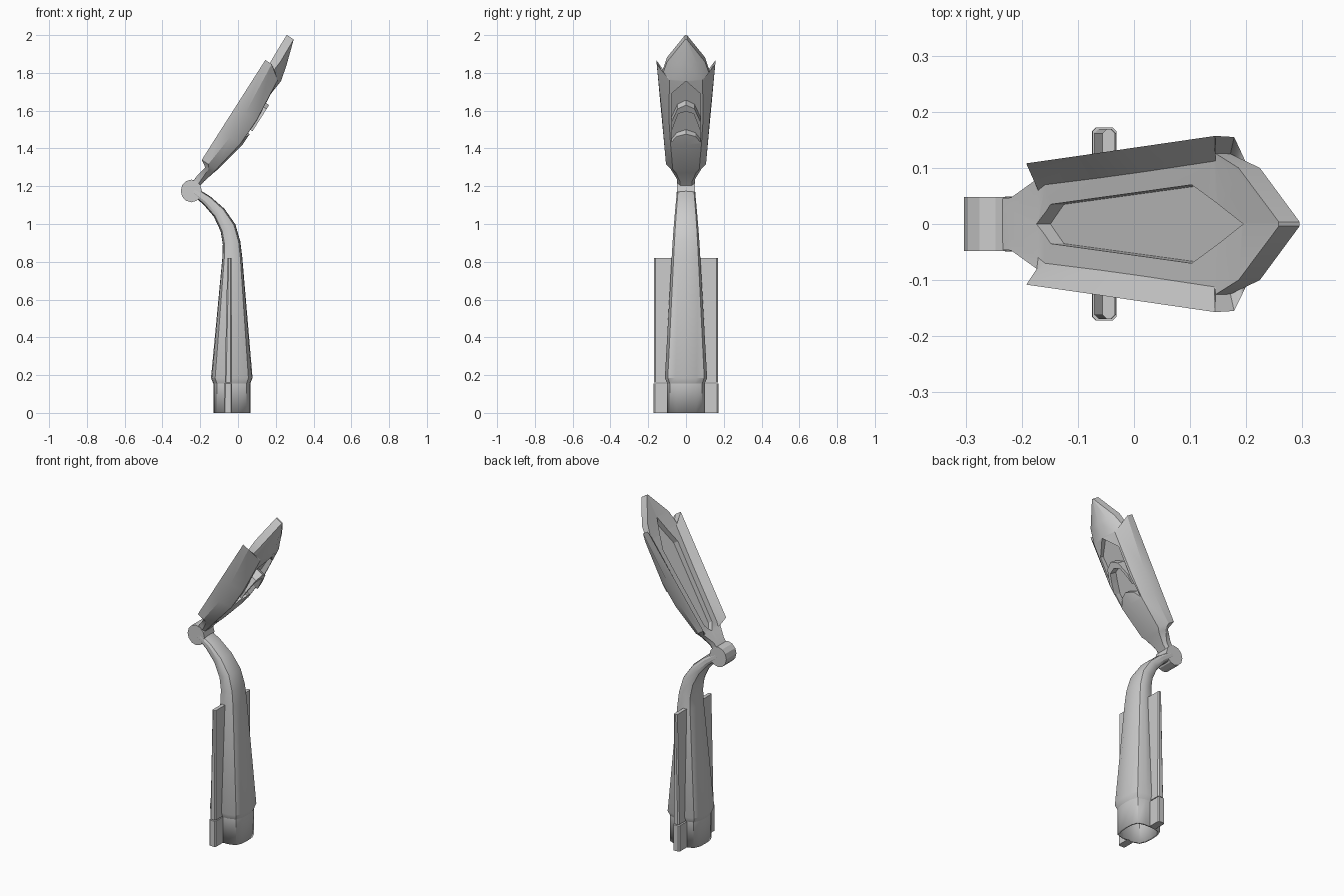
import bpy, bmesh, math
from mathutils import Vector

if "Cube" in bpy.data.objects:
    bpy.data.objects.remove(bpy.data.objects["Cube"])


def finish(name, bm, smooth=True, hidden=False):
    bmesh.ops.recalc_face_normals(bm, faces=bm.faces)
    me = bpy.data.meshes.new(name)
    bm.to_mesh(me)
    bm.free()
    ob = bpy.data.objects.new(name, me)
    bpy.context.collection.objects.link(ob)
    ob.hide_render = hidden
    if smooth and not hidden:
        bpy.ops.object.select_all(action='DESELECT')
        ob.select_set(True)
        bpy.context.view_layer.objects.active = ob
        bpy.ops.object.shade_smooth_by_angle(angle=math.radians(28))
    return ob


def loft(name, rings, smooth=True, cap_start=True, hidden=False):
    bm = bmesh.new()
    vs = [[bm.verts.new(p) for p in r] for r in rings]
    n = len(vs[0])
    for a, b in zip(vs, vs[1:]):
        for i in range(n):
            bm.faces.new((a[i], a[(i + 1) % n], b[(i + 1) % n], b[i]))
    if cap_start:
        bm.faces.new(vs[0])
    bm.faces.new(vs[-1])
    return finish(name, bm, smooth, hidden)


# Tilted frame of the head: s along it, y across, t out of its upper face
ANG = math.radians(57.5)
HINGE = Vector((-0.247, 0, 1.175))
S = Vector((math.cos(ANG), 0, math.sin(ANG)))
T = Vector((-math.sin(ANG), 0, math.cos(ANG)))


def head(s, y, t):
    return HINGE + S * s + T * t + Vector((0, y, 0))


def prism(name, half, t0, t1, hidden=False):
    """Mirrored outline in the head plane, extruded from t0 to t1."""
    pts = half + [(s, -y) for s, y in reversed(half) if y > 0]
    return loft(name, [[head(s, y, t) for s, y in pts] for t in (t0, t1)],
                False, hidden=hidden)


# Rounded stem cross-section (depth, width), unit size
QUARTER = [(1, 0), (0.96, 0.5), (0.8, 0.86), (0.35, 1)]
HALF = QUARTER + [(-d, w) for d, w in reversed(QUARTER)]
SECTION = HALF + [(d, -w) for d, w in reversed(HALF) if w > 0]


def stem_ring(x, z, tilt, hd, hw):
    a = math.radians(tilt)
    return [(x + d * hd * math.cos(a), w * hw, z + d * hd * math.sin(a))
            for d, w in SECTION]


# Post that tapers and bends back to the hinge
loft("post", [stem_ring(*r) for r in [
    (-0.033, 0.155, 0, 0.098, 0.1), (-0.033, 0.185, 0, 0.11, 0.112),
    (-0.03, 0.82, 0, 0.053, 0.076), (-0.034, 0.9, 8, 0.047, 0.071),
    (-0.053, 0.98, 24, 0.043, 0.065), (-0.1, 1.06, 37, 0.035, 0.058),
    (-0.165, 1.125, 46, 0.028, 0.052), (-0.235, 1.175, 52, 0.022, 0.048)]])

# Hollow base collar
collar = loft("base_collar", [stem_ring(-0.033, z, 0, 0.098, 0.1)
                              for z in (0, 0.16)], cap_start=False)
sol = collar.modifiers.new("wall", 'SOLIDIFY')
sol.thickness = 0.012
sol.offset = -1


# Side fins, upper tapered and lower straight, with chamfered outer edges
def fin(name, side, levels, outer, inner=0.06, c=0.007):
    rings = []
    for z, x0, x1 in levels:
        rings.append([(x, side * y, z) for x, y in [
            (x0, inner), (x1, inner), (x1, outer - c), (x1 - c, outer),
            (x0 + c, outer), (x0, outer - c)]])
    loft(name, rings, False)


for label, side in (("left", -1), ("right", 1)):
    fin("upper_fin_" + label, side, [(0.16, -0.07, -0.032), (0.82, -0.056, -0.034)], 0.169)
    fin("lower_fin_" + label, side, [(0, -0.075, -0.031), (0.155, -0.074, -0.031)], 0.172, 0.09)

# Hinge barrel
loft("hinge", [[HINGE + Vector((0.056 * math.cos(i * math.pi / 6), y,
                                0.06 * math.sin(i * math.pi / 6)))
                for i in range(12)] for y in (-0.048, 0.048)])

# Head shell: s, rim shift, top centre t, then (y, t) of top, rim, side, belly, then keel t
SHELL = [
    (0.03, 0, .022, .025, .022, .045, .020, .045, -.010, .030, -.022, -.022),
    (0.08, 0, .018, .025, .018, .047, .018, .047, -.012, .032, -.030, -.030),
    (0.145, 0, .002, .060, .002, .080, .005, .080, -.015, .055, -.045, -.048),
    (0.168, 0, .000, .070, .002, .108, .042, .106, .000, .070, -.050, -.056),
    (0.35, 0, .000, .082, .004, .122, .042, .118, -.020, .082, -.085, -.097),
    (0.50, 0, .000, .093, .005, .134, .042, .128, -.020, .090, -.090, -.101),
    (0.74, .055, .003, .112, .009, .157, .042, .155, .002, .088, -.070, -.088),
    (0.745, 0, .003, .112, .009, .126, .010, .125, -.022, .087, -.069, -.088),
    (0.83, 0, .008, .090, .014, .100, .015, .100, -.030, .060, -.052, -.068),
    (0.968, 0, .018, .002, .018, .004, .018, .004, -.026, .002, -.026, -.026)]
rings = []
for s, ds, ta, yb, tb, yc, tc, yd, td, ye, te, tf in SHELL:
    side = [(s, yb, tb), (s + ds, yc, tc), (s + ds, yd, td), (s, ye, te)]
    ring = [(s, 0, ta)] + side + [(s, 0, tf)] + [(a, -y, t) for a, y, t in reversed(side)]
    rings.append([head(*p) for p in ring])
shell = loft("head_shell", rings)

# Recessed panel above and lamp opening below
cutters = [
    prism("panel_cutter", [(0.14, 0), (0.185, 0.035), (0.66, 0.07), (0.835, 0)],
          -0.027, 0.06, True),
    prism("lamp_cutter", [(0.42, 0), (0.40, 0.05), (0.36, 0.077), (0.66, 0.077), (0.745, 0)],
          -0.2, -0.055, True)]
for c in cutters:
    m = shell.modifiers.new(c.name, 'BOOLEAN')
    m.operation = 'DIFFERENCE'
    m.solver = 'EXACT'
    m.object = c

# Arched lip inside the lamp opening
arch = [(0.605, 0), (0.58, 0.045), (0.5, 0.076), (0.44, 0.076), (0.5, 0.058), (0.55, 0.04), (0.565, 0)]
prism("lamp_lip", arch, -0.103, -0.05)
